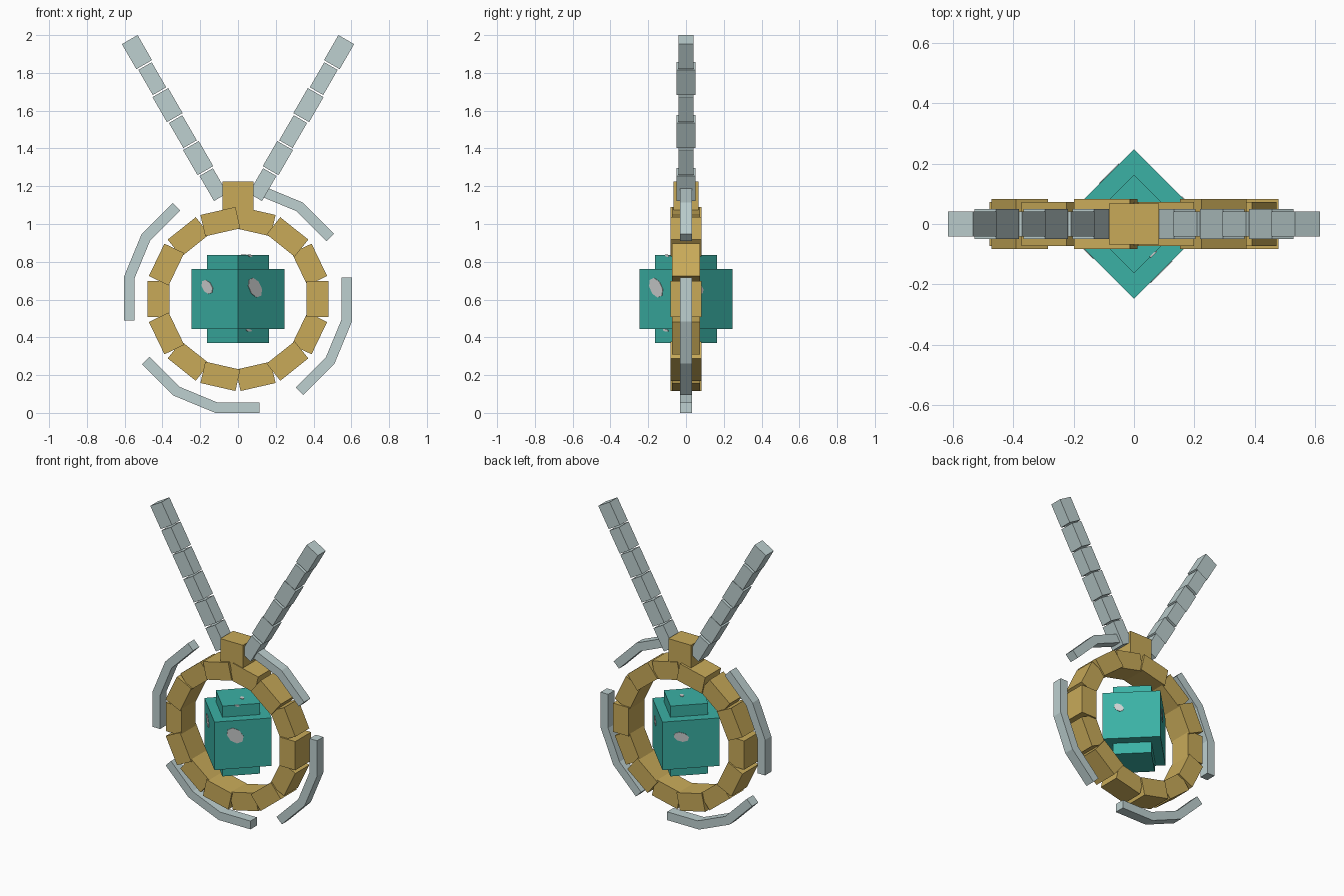
import bpy, bmesh, math
from mathutils import Matrix, Vector

cube = bpy.data.objects.get("Cube")
if cube:
    bpy.data.objects.remove(cube, do_unlink=True)

CZ = 0.603  # height of the ring centre


def material(name, rgb):
    lin = [((c / 255 + 0.055) / 1.055) ** 2.4 for c in rgb] + [1.0]
    m = bpy.data.materials.new(name)
    m.use_nodes = True
    m.diffuse_color = lin
    m.node_tree.nodes["Principled BSDF"].inputs["Base Color"].default_value = lin
    return m


GOLD = material("gold", (200, 170, 89))
SILVER = material("silver", (190, 208, 208))
TEAL = material("teal", (59, 177, 165))
PALE = material("pale grey", (205, 208, 208))


def finish(name, bm, mat):
    bmesh.ops.recalc_face_normals(bm, faces=bm.faces)
    mesh = bpy.data.meshes.new(name)
    bm.to_mesh(mesh)
    bm.free()
    mesh.materials.append(mat)
    ob = bpy.data.objects.new(name, mesh)
    bpy.context.collection.objects.link(ob)
    return ob


def box(bm, size, matrix):
    bmesh.ops.create_cube(bm, size=1, matrix=matrix @ Matrix.Diagonal((*size, 1)))


# Ring: fourteen blocks, alternately deep and shallow
bm = bmesh.new()
for i in range(14):
    m = (Matrix.Translation((0, 0, CZ))
         @ Matrix.Rotation(-i * math.tau / 14, 4, 'Y')
         @ Matrix.Translation((0.42, 0, 0)))
    box(bm, (0.116, 0.166 if i % 2 == 0 else 0.146, 0.19), m)
finish("ring", bm, GOLD)

# Clasp block on top of the ring
bm = bmesh.new()
box(bm, (0.166, 0.134, 0.195), Matrix.Translation((0, 0, 1.1275)))
finish("clasp", bm, GOLD)

# Two chains: six links each, every other link turned a quarter
for side, name in ((1, "left_chain"), (-1, "right_chain")):
    bm = bmesh.new()
    for i in range(6):
        m = (Matrix.Translation((side * (0.535 - 0.081 * i), 0, 1.91 - 0.1403 * i))
             @ Matrix.Rotation(side * math.radians(30), 4, 'Y'))
        w, d = (0.096, 0.082) if i % 2 == 0 else (0.082, 0.1)
        box(bm, (w, d, 0.153), m)
    finish(name, bm, SILVER)

# Four outer guards: mitred three-piece arcs along a sixteen-sided outline
miter = 1 / math.cos(math.pi / 16)
for k in range(4):
    bm = bmesh.new()
    rows = []
    for j in range(4):
        row = []
        for apothem, y in ((0.603, -0.033), (0.603, 0.033), (0.548, 0.033), (0.548, -0.033)):
            a = math.radians(11.25 - 22.5 * j)
            p = Vector((apothem * miter * math.cos(a), apothem * miter * math.sin(a)))
            # square off both ends across their own piece
            if j in (0, 3):
                b = 0.0 if j == 0 else math.radians(-45)
                n, t = Vector((math.cos(b), math.sin(b))), Vector((-math.sin(b), math.cos(b)))
                p = n * apothem + t * (0.115 if j == 0 else -0.115)
            r = Matrix.Rotation(k * math.pi / 2, 2)
            p = r @ p
            row.append(bm.verts.new((p.x, y, CZ + p.y)))
        rows.append(row)
    for a, b in zip(rows, rows[1:]):
        for i in range(4):
            bm.faces.new((a[i], a[(i + 1) % 4], b[(i + 1) % 4], b[i]))
    bm.faces.new(rows[0])
    bm.faces.new(rows[-1])
    finish(f"outer_guard_{k + 1}", bm, SILVER)

# Crystal: wide block with a taller, narrower block through it
for name, diag, height in (("crystal_body", 0.247, 0.318), ("crystal_core", 0.163, 0.466)):
    bm = bmesh.new()
    s = diag * math.sqrt(2)
    box(bm, (s, s, height), Matrix.Translation((0, 0, CZ)) @ Matrix.Rotation(math.pi / 4, 4, 'Z'))
    finish(name, bm, TEAL)


# Pale flecks: thin uneven plates set in the crystal faces
def fleck(bm, centre, normal, rw, rh):
    n = Vector(normal).normalized()
    up = Vector((0, 0, 1)) if abs(n.z) < 0.5 else Vector((0, 1, 0))
    side = up.cross(n)
    m = Matrix((side, up, n)).transposed().to_4x4()
    m.translation = centre
    geo = bmesh.ops.create_cone(bm, cap_ends=True, segments=8, radius1=1, radius2=1, depth=0.006)
    for v in geo["verts"]:
        x, y = v.co.x, v.co.y
        v.co.x = rw * (x - 0.25 * y) * (1.0 if x > 0 else 0.92)
        v.co.y = rh * (y - 0.15 * x)
        v.co = m @ v.co


bm = bmesh.new()
for sx, sy, x, z, diag, rw, rh in (
        (1, -1, 0.088, 0.663, 0.247, 0.053, 0.052),
        (-1, -1, 0.163, 0.667, 0.247, 0.043, 0.037),
        (1, 1, 0.178, 0.657, 0.247, 0.03, 0.028),
        (-1, 1, 0.08, 0.655, 0.247, 0.048, 0.033),
        (1, -1, 0.063, 0.832, 0.163, 0.016, 0.007),
        (1, -1, 0.056, 0.437, 0.163, 0.022, 0.007)):
    fleck(bm, (sx * x, sy * (diag - x), z), (sx, sy, 0), rw, rh)
fleck(bm, (0.03, 0, CZ + 0.233), (0, 0, 1), 0.016, 0.016)
finish("crystal_flecks", bm, PALE)
